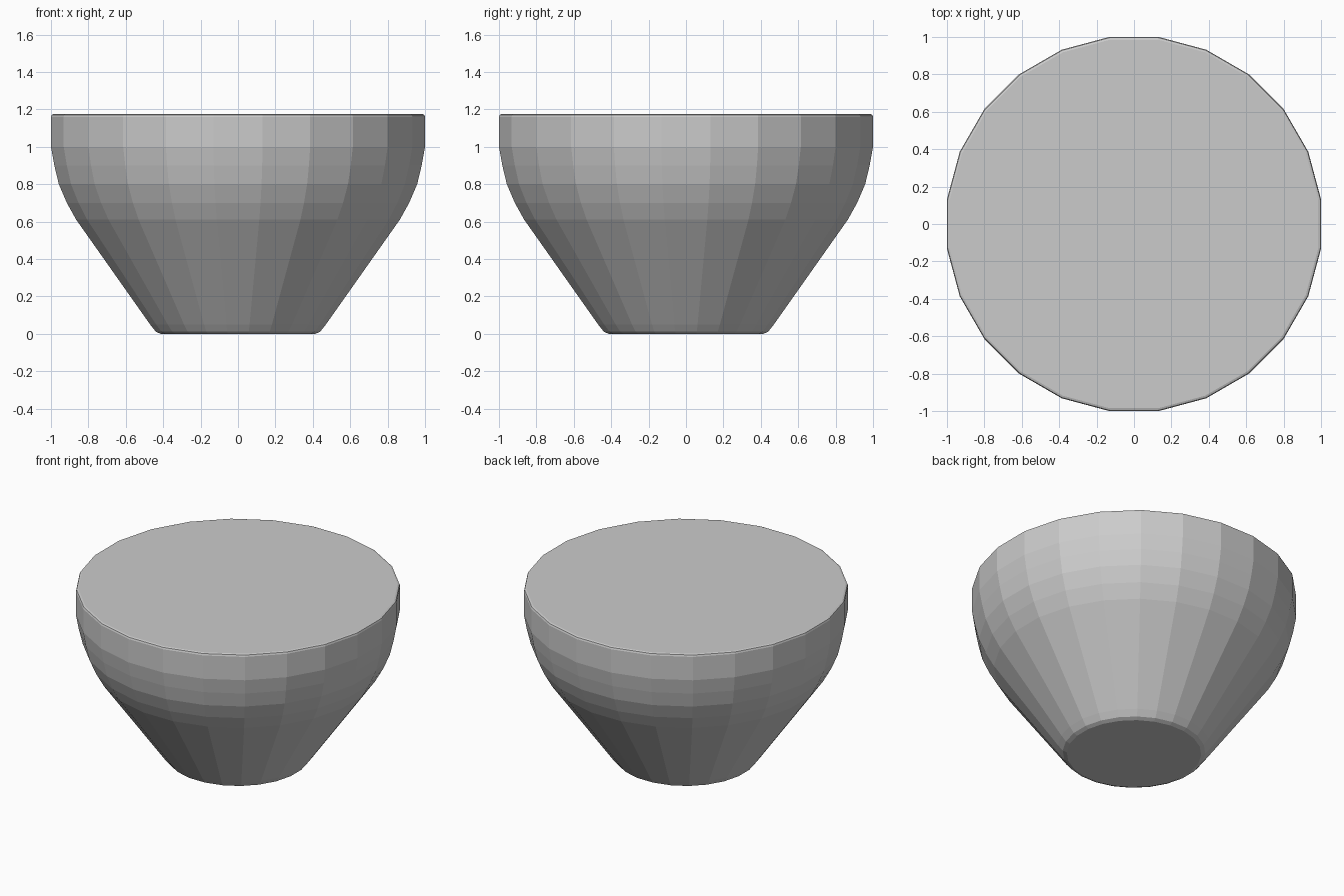
import bpy, bmesh, math

if "Cube" in bpy.data.objects:
    bpy.data.objects.remove(bpy.data.objects["Cube"])

SIDES = 24
# bowl profile: (half-width to flat, height)
PROFILE = [(0.415, 0.0), (0.44, 0.012), (0.47, 0.05), (0.865, 0.61), (0.915, 0.70),
           (0.958, 0.80), (0.982, 0.90), (1.0, 1.0), (1.0, 1.16), (0.996, 1.171), (0.985, 1.175)]

bm = bmesh.new()
rings = []
for r, z in PROFILE:
    ring = []
    for i in range(SIDES):
        a = 2 * math.pi * (i + 0.5) / SIDES  # flats face the axes
        rr = r / math.cos(math.pi / SIDES)
        ring.append(bm.verts.new((rr * math.cos(a), rr * math.sin(a), z)))
    rings.append(ring)

# side walls
for lo, hi in zip(rings, rings[1:]):
    for i in range(SIDES):
        j = (i + 1) % SIDES
        bm.faces.new((lo[i], lo[j], hi[j], hi[i]))

# flat base and flat closed top
bm.faces.new(rings[0][::-1])
bm.faces.new(rings[-1])

mesh = bpy.data.meshes.new("solid_bowl")
bm.to_mesh(mesh)
bm.free()
bpy.context.collection.objects.link(bpy.data.objects.new("solid_bowl", mesh))
